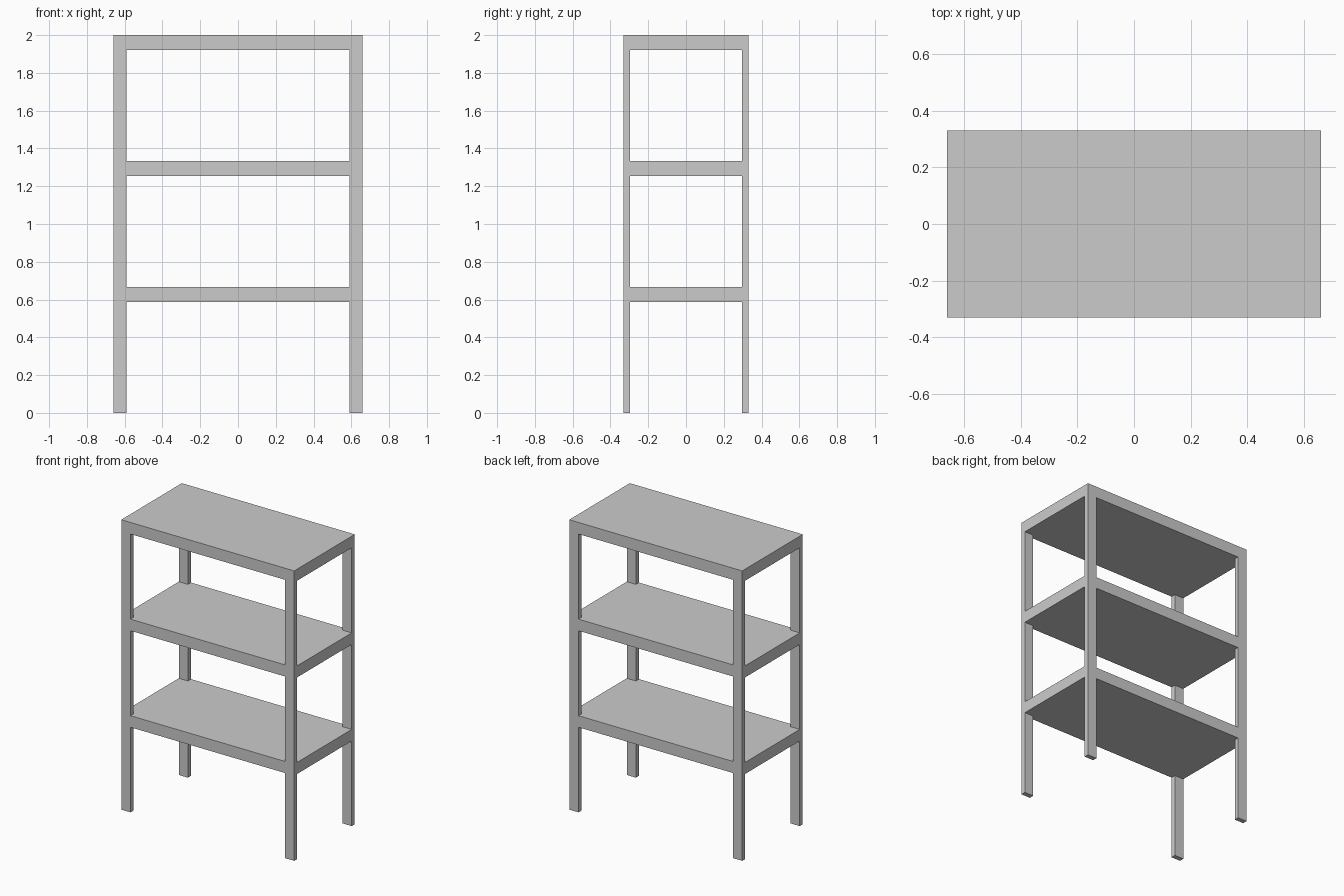
import bpy, bmesh

if "Cube" in bpy.data.objects:
    bpy.data.objects.remove(bpy.data.objects["Cube"])

# Grid lines that bound the posts and shelves
xs = [-0.66, -0.59, 0.59, 0.66]
ys = [-0.33, -0.297, 0.297, 0.33]
zs = [0, 0.587, 0.667, 1.253, 1.333, 1.92, 2.0]


def solid(i, j, k):
    """Odd layers are full shelves, even layers hold only the corner posts."""
    if not (0 <= i < 3 and 0 <= j < 3 and 0 <= k < 6):
        return False
    return k % 2 == 1 or (i != 1 and j != 1)


def add_face(bm, verts, cell, axis, side):
    """Add the outer quad of a cell on one side of one axis."""
    u, v = (axis + 1) % 3, (axis + 2) % 3
    quad = []
    for du, dv in [(0, 0), (1, 0), (1, 1), (0, 1)]:
        p = list(cell)
        p[axis] += side
        p[u] += du
        p[v] += dv
        key = tuple(p)
        if key not in verts:
            verts[key] = bm.verts.new((xs[p[0]], ys[p[1]], zs[p[2]]))
        quad.append(verts[key])
    bm.faces.new(quad if side else quad[::-1])


# Posts and shelves welded into one flush body without inner faces
bm = bmesh.new()
verts = {}
for i in range(3):
    for j in range(3):
        for k in range(6):
            if not solid(i, j, k):
                continue
            for axis in range(3):
                for side in (0, 1):
                    n = [i, j, k]
                    n[axis] += 1 if side else -1
                    if not solid(*n):
                        add_face(bm, verts, (i, j, k), axis, side)

mesh = bpy.data.meshes.new("shelf_unit")
bm.to_mesh(mesh)
bm.free()
bpy.context.collection.objects.link(bpy.data.objects.new("shelf_unit", mesh))
